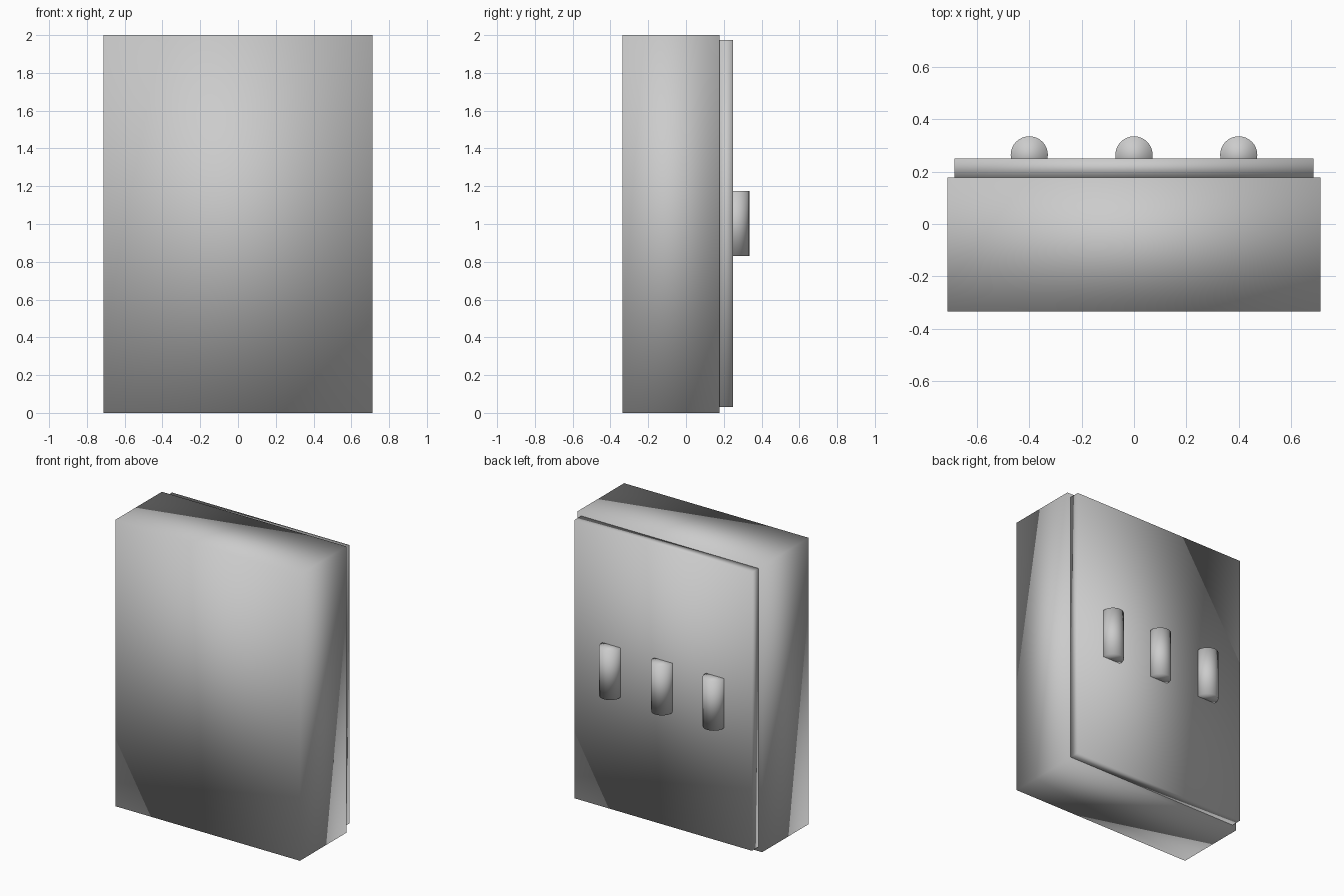
import bpy

if "Cube" in bpy.data.objects:
    bpy.data.objects.remove(bpy.data.objects["Cube"])


def smooth(obj, name):
    obj.name = name
    bpy.ops.object.transform_apply(location=False, rotation=False, scale=True)
    bpy.ops.object.shade_smooth()
    return obj


def box(name, x, y, z):
    """Box from (min, max) ranges on each axis."""
    bpy.ops.mesh.primitive_cube_add(
        size=1, location=[(a + b) / 2 for a, b in (x, y, z)])
    obj = bpy.context.object
    obj.scale = [b - a for a, b in (x, y, z)]
    return smooth(obj, name)


# Main slab
box("body", (-0.713, 0.713), (-0.335, 0.178), (0, 2))

# Slightly smaller raised plate on the back
box("back_plate", (-0.685, 0.685), (0.178, 0.25), (0.03, 1.975))

# Row of three upright rounded lugs, partly sunk into the plate
for name, x in (("left_lug", -0.4), ("middle_lug", 0), ("right_lug", 0.4)):
    bpy.ops.mesh.primitive_cylinder_add(
        vertices=32, radius=0.071, depth=0.345, location=(x, 0.264, 1.003))
    smooth(bpy.context.object, name)
